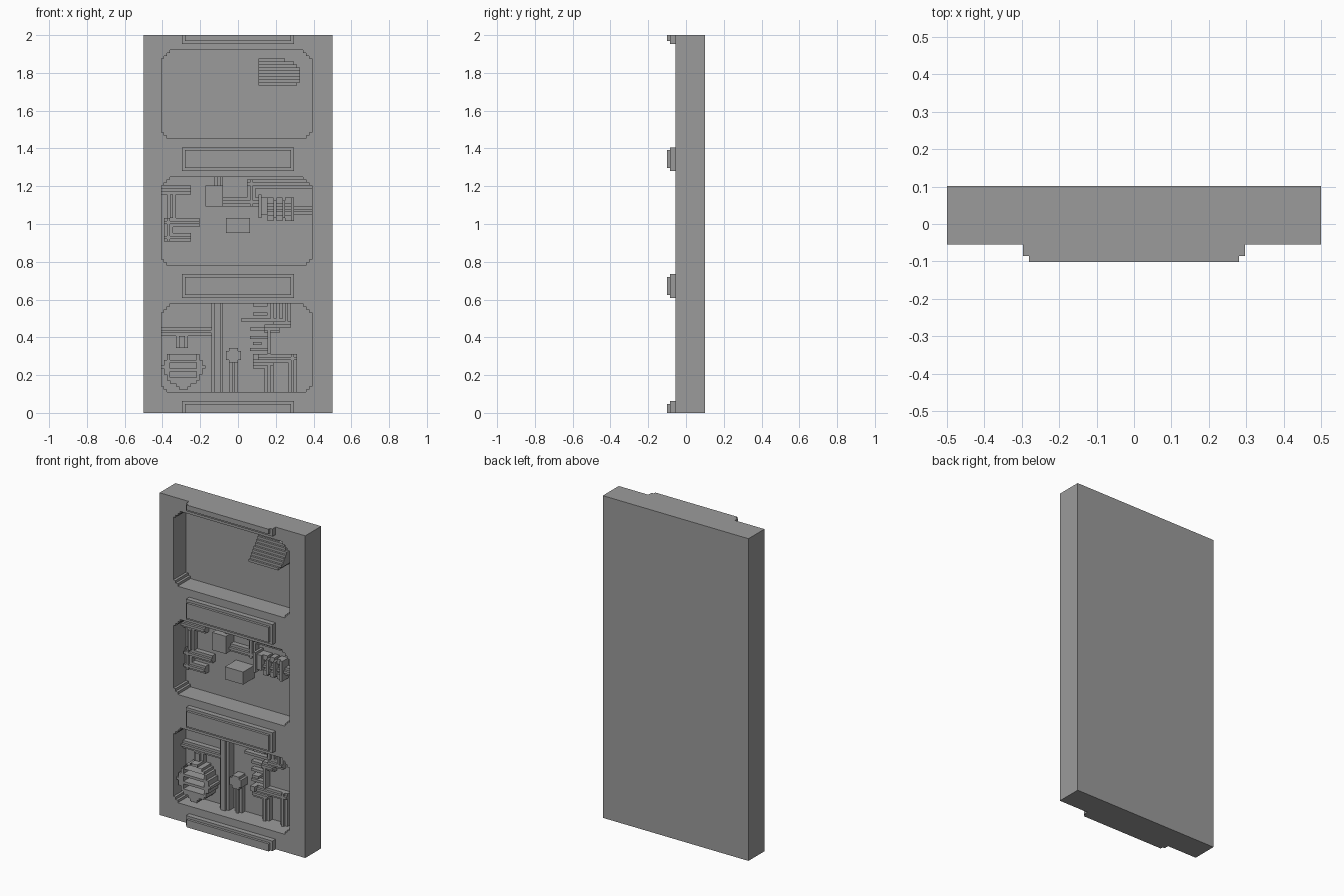
import bpy, bmesh
from mathutils import Vector

cube = bpy.data.objects.get("Cube")
if cube:
    bpy.data.objects.remove(cube, do_unlink=True)

U = 1 / 64            # one grid step
FLOOR_Y = 0.0703      # back wall of the recesses; heights count forward from it

grey = bpy.data.materials.new("mid grey")
grey.use_nodes = True
GREY = (0.33, 0.33, 0.33, 1)
grey.diffuse_color = GREY
grey.node_tree.nodes["Principled BSDF"].inputs["Base Color"].default_value = GREY


def P(x, z, h):
    return Vector((x * U, FLOOR_Y - h * U, z * U))


def finish(name, bm):
    bmesh.ops.recalc_face_normals(bm, faces=bm.faces)
    me = bpy.data.meshes.new(name)
    bm.to_mesh(me)
    bm.free()
    me.materials.append(grey)
    ob = bpy.data.objects.new(name, me)
    bpy.context.scene.collection.objects.link(ob)
    return ob


def boxes(name, items):
    """Each item: x0, x1, z0, z1, h0, h1 in grid steps."""
    bm = bmesh.new()
    for x0, x1, z0, z1, h0, h1 in items:
        v = [bm.verts.new(P(x, z, h)) for h in (h0, h1)
             for x, z in ((x0, z0), (x1, z0), (x1, z1), (x0, z1))]
        bm.faces.new(v[:4])
        bm.faces.new(v[4:])
        for i in range(4):
            j = (i + 1) % 4
            bm.faces.new((v[i], v[j], v[j + 4], v[i + 4]))
    return finish(name, bm)


def pipe(x0, x1, z0, z1, h=2):
    """Stepped channel: wide base with a narrower ridge along its length."""
    base = (x0, x1, z0, z1, 0, h)
    if x1 - x0 > z1 - z0:
        return [base, (x0, x1, z0 + 1, z1 - 1, h, h + 1)]
    return [base, (x0 + 1, x1 - 1, z0, z1, h, h + 1)]


def pipes(name, runs):
    boxes(name, [b for r in runs for b in pipe(*r)])


def outline(rows):
    """Stepped outline around stacked rows (z0, z1, x0, x1)."""
    pts = []
    for z0, z1, _, x1 in rows:
        pts += [(x1, z0), (x1, z1)]
    for z0, z1, x0, _ in reversed(rows):
        pts += [(x0, z1), (x0, z0)]
    return [p for i, p in enumerate(pts) if p != pts[i - 1]]


def rect(x0, x1, z0, z1):
    return [(x0, z0), (x1, z0), (x1, z1), (x0, z1)]


def pocketed(name, outer, holes, front, back, pocket):
    """Plate with flat-bottomed pockets sunk into its front."""
    bm = bmesh.new()
    front_edges = []
    for pts, h in [(outer, back)] + [(q, pocket) for q in holes]:
        a = [bm.verts.new(P(x, z, front)) for x, z in pts]
        b = [bm.verts.new(P(x, z, h)) for x, z in pts]
        n = len(pts)
        for i in range(n):
            j = (i + 1) % n
            front_edges.append(bm.edges.new((a[i], a[j])))
            bm.faces.new((a[i], a[j], b[j], b[i]))
        bm.faces.new(b)
    bmesh.ops.triangle_fill(bm, edges=front_edges, use_beauty=True, normal=(0, -1, 0))
    return finish(name, bm)


# Slab with three recessed bays, stepped at the corners
def bay(z):
    insets = [(0, 1, 2), (1, 2, 1), (2, 27, 0), (27, 28, 1), (28, 29, 2), (29, 30, 3)]
    return outline([(z + a, z + b, -26 + i, 25 - i) for a, b, i in insets])


pocketed("wall_panel", rect(-32, 32, 0, 128), [bay(z) for z in (7, 50, 93)], 8, -2, 0)

# Raised rails between the bays, clipped at both ends of the panel
rails = []
for c in (0, 43, 86, 129):
    rails.append((-19, 19, max(c - 4, 0), min(c + 4, 128), 8, 10))
    rails.append((-18, 18, max(c - 3, 0), min(c + 3, 128), 10, 11))
boxes("raised_rails", rails)

# Upper bay: sloping louvre, deeper toward the bottom
ends = [16, 19, 20, 21, 21, 21, 21, 21, 20]
boxes("louvre", [(7, e, 119 - i, 120 - i, 0, min(1.5 + 0.8 * i, 8))
                 for i, e in enumerate(ends)])

# Middle bay
boxes("upper_junction_box", [(-11, -5, 70, 77, 0, 5)])
boxes("centre_junction_box", [(-4, 4, 61, 66, 0, 7)])
pipes("middle_left_conduits", [
    (-26, -16, 74, 77), (-24, -21, 66, 74), (-25, -13, 63, 66),
    (-25, -22, 58, 66), (-25, -16, 58, 61)])
pipes("middle_right_conduits", [
    (-8, -5, 77, 80), (-5, 7, 70, 73), (3, 6, 70, 79),
    (3, 25, 76, 79), (10, 25, 67, 70)])
boxes("valve_flange", [(7, 8, 66, 74, 0, 5), (8, 10, 67, 73, 0, 4)])
boxes("valve_clamps", [(x, x + 2, z, z + 2, 0, 3)
                       for x in (10, 13, 16) for z in (65, 71)]
      + [(12, 13, 66, 72, 0, 4), (15, 16, 66, 72, 0, 4), (18, 19, 65, 73, 0, 4)])

# Lower bay: round vent with slots
half = [1.5, 2.5, 4.5, 5.5, 5.5, 6.5, 6.5, 7.5, 6.5, 6.5, 5.5, 5.5, 4.5, 3.5, 1.5]
vent = outline([(8 + i, 9 + i, -18.5 - w, -18.5 + w) for i, w in enumerate(half)])
pocketed("round_vent", vent, [rect(-23, -14, z, z + 2) for z in (12, 15, 18)], 6, 0, 2)
pipes("lower_left_conduits", [(-26, -9, 26, 29), (-21, -17, 22, 26)])
boxes("main_riser", [(-9, -5, 7, 37, 0, 3), (-8, -6, 7, 37, 3, 4)])

# Lower bay: capped standpipe
pipes("standpipe", [(-3, 0, 7, 20)])
boxes("standpipe_cap", [(-4, 1, 18, 21, 0, 4), (-3, 0, 17, 22, 0, 4)])

# Lower bay: stepped conduits and small terminals on the right
pipes("lower_right_conduits", [
    (15, 18, 31, 37), (11, 14, 32, 37), (12, 18, 29, 32), (9, 14, 27, 30),
    (5, 20, 17, 20), (17, 20, 7, 20), (5, 12, 15, 18), (9, 12, 7, 17)])
boxes("terminals", [
    (5, 10, 36, 37, 0, 2), (5, 10, 33, 34, 0, 2), (1, 12, 31, 32, 0, 2),
    (4, 10, 28, 29, 0, 2), (4, 11, 25, 26, 0, 2), (5, 8, 23, 24, 0, 3),
    (4, 11, 21, 22, 0, 2), (10, 11, 20, 28, 0, 3), (5, 7, 18, 20, 0, 4)])
